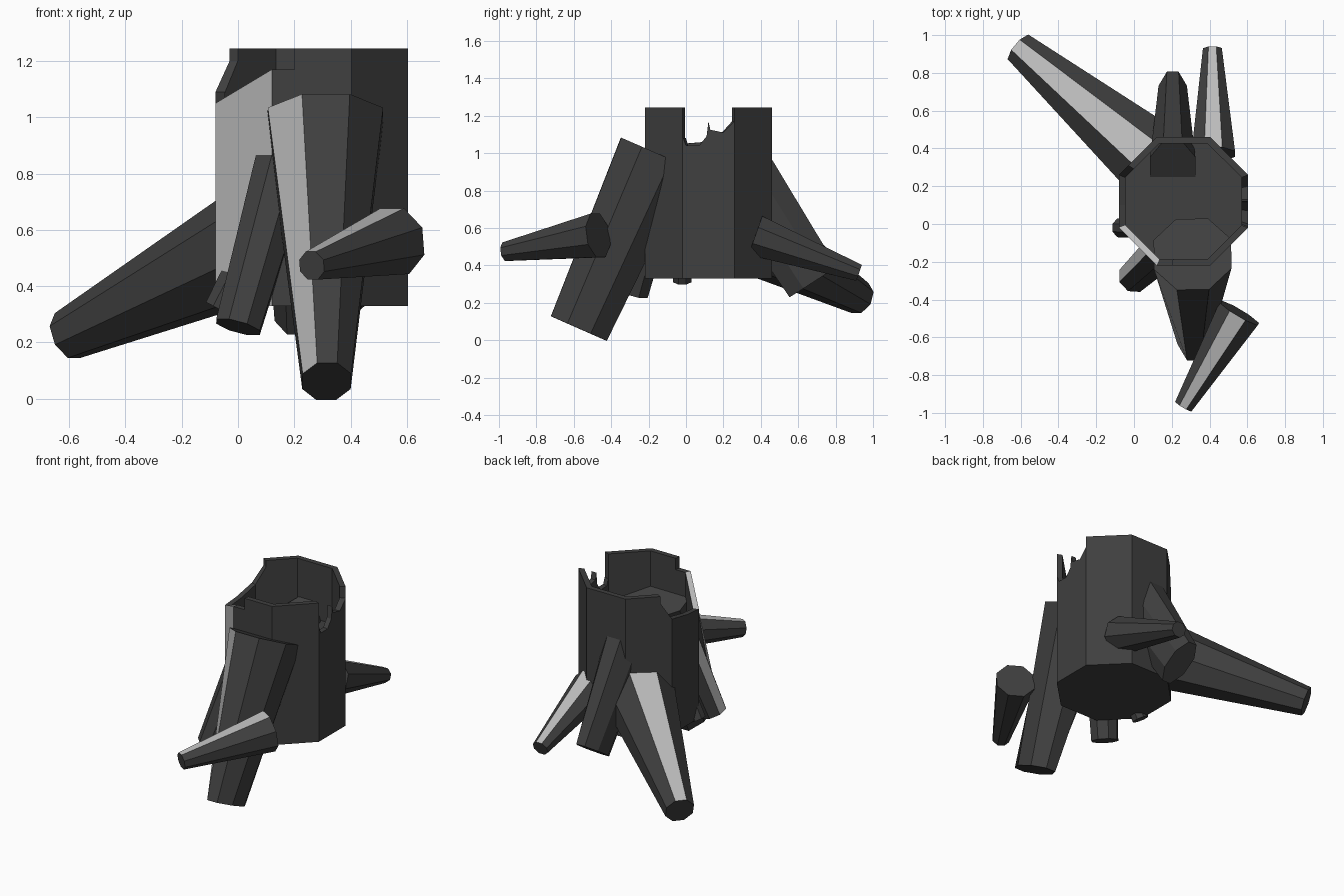
import bpy, bmesh, math
from mathutils import Vector

if "Cube" in bpy.data.objects:
    bpy.data.objects.remove(bpy.data.objects["Cube"])


def shade(name, value):
    mat = bpy.data.materials.new(name)
    mat.diffuse_color = (value, value, value, 1)
    mat.use_nodes = True
    mat.node_tree.nodes["Principled BSDF"].inputs["Base Color"].default_value = mat.diffuse_color
    return mat


DARK, PALE = shade("dark_bark", 0.05), shade("pale_bark", 0.5)


def finish(name, bm):
    bmesh.ops.remove_doubles(bm, verts=bm.verts, dist=0.0005)
    bmesh.ops.recalc_face_normals(bm, faces=bm.faces)
    me = bpy.data.meshes.new(name)
    bm.to_mesh(me)
    bm.free()
    me.materials.append(DARK)
    me.materials.append(PALE)
    ob = bpy.data.objects.new(name, me)
    bpy.context.collection.objects.link(ob)
    return ob


def root(name, base, tip, base_r, tip_r, pale=None):
    """Tapered eight-sided root; radii are (sideways, upright), one side may be pale."""
    base, tip = Vector(base), Vector(tip)
    axis = (tip - base).normalized()
    u = axis.cross(Vector((0, 0, 1))).normalized()
    v = u.cross(axis)
    s = 1 / math.cos(math.radians(22.5))
    bm = bmesh.new()
    rings = []
    for c, (ru, rv) in ((base, base_r), (tip, tip_r)):
        ring = []
        for k in range(8):
            a = math.radians(22.5 + 45 * k)
            ring.append(bm.verts.new(c + u * ru * s * math.cos(a) + v * rv * s * math.sin(a)))
        rings.append(ring)
        bm.faces.new(ring)
    for k in range(8):
        j = (k + 1) % 8
        side = bm.faces.new((rings[0][k], rings[0][j], rings[1][j], rings[1][k]))
        side.material_index = int(k == pale)
    return finish(name, bm)


# Hollow eight-sided stump with a broken rim
CX, CY, BOTTOM, FLOOR, TOP = 0.262, 0.12, 0.33, 0.88, 1.245
rim = [(-.08, -.02, 1.05), (.12, -.22, 1.17), (.2, -.22, 1.17), (.2, -.22, TOP),
       (.403, -.22, TOP), (.604, -.02, TOP), (.604, -.02, 1.08), (.604, -.015, 1.08),
       (.604, 0, 1.04), (.604, .07, 1.04), (.604, .11, 1.09), (.604, .12, 1.17),
       (.604, .13, 1.125), (.604, .2, 1.11), (.604, .26, 1.17), (.604, .26, TOP),
       (.403, .46, TOP), (.12, .46, TOP), (-.03, .31, TOP), (-.03, .31, 1.2),
       (-.08, .26, 1.09), (-.08, .1, 1.06)]


def inner(x, y, z):
    return (CX + (x - CX) * 0.9, CY + (y - CY) * 0.9, z)


bm = bmesh.new()
cols = []
for x, y, z in rim:
    pts = [(x, y, BOTTOM), (x, y, z), inner(x, y, z), inner(x, y, FLOOR)]
    cols.append([bm.verts.new(p) for p in pts])
for i, a in enumerate(cols):
    b = cols[(i + 1) % len(cols)]
    step = (a[0].co - b[0].co).length < 1e-5
    for k in range(3):
        if step and k != 1:
            continue
        f = bm.faces.new((a[k], b[k], b[k + 1], a[k + 1]))
        f.material_index = int(i == 0 and k < 2)
keep = [c for i, c in enumerate(cols) if (c[0].co - cols[i - 1][0].co).length > 1e-5]
bm.faces.new([c[0] for c in keep])
bm.faces.new([c[3] for c in keep])
finish("stump", bm)

# Large and small roots around the stump
root("front_root", (.31, -.16, 1.0), (.315, -.573, .062), (.205, .205), (.086, .163), 0)
root("back_left_root", (.12, .32, .58), (-.605, .93, .225), (.205, .2), (.085, .085), 1)
root("back_root", (.205, .295, .91), (.205, .68, .31), (.12, .17), (.075, .15))
root("back_right_root", (.42, .37, .56), (.415, .925, .36), (.115, .11), (.05, .045), 1)
root("front_left_root", (.16, -.13, .83), (0, -.28, .255), (.1, .1), (.08, .08), 0)
root("left_stub_root", (.08, -.02, .6), (-.07, -.02, .32), (.055, .06), (.05, .05))

# Loose branch lying against the front root
root("side_branch", (.557, -.47, .56), (.262, -.965, .473), (.118, .118), (.05, .05), 1)
